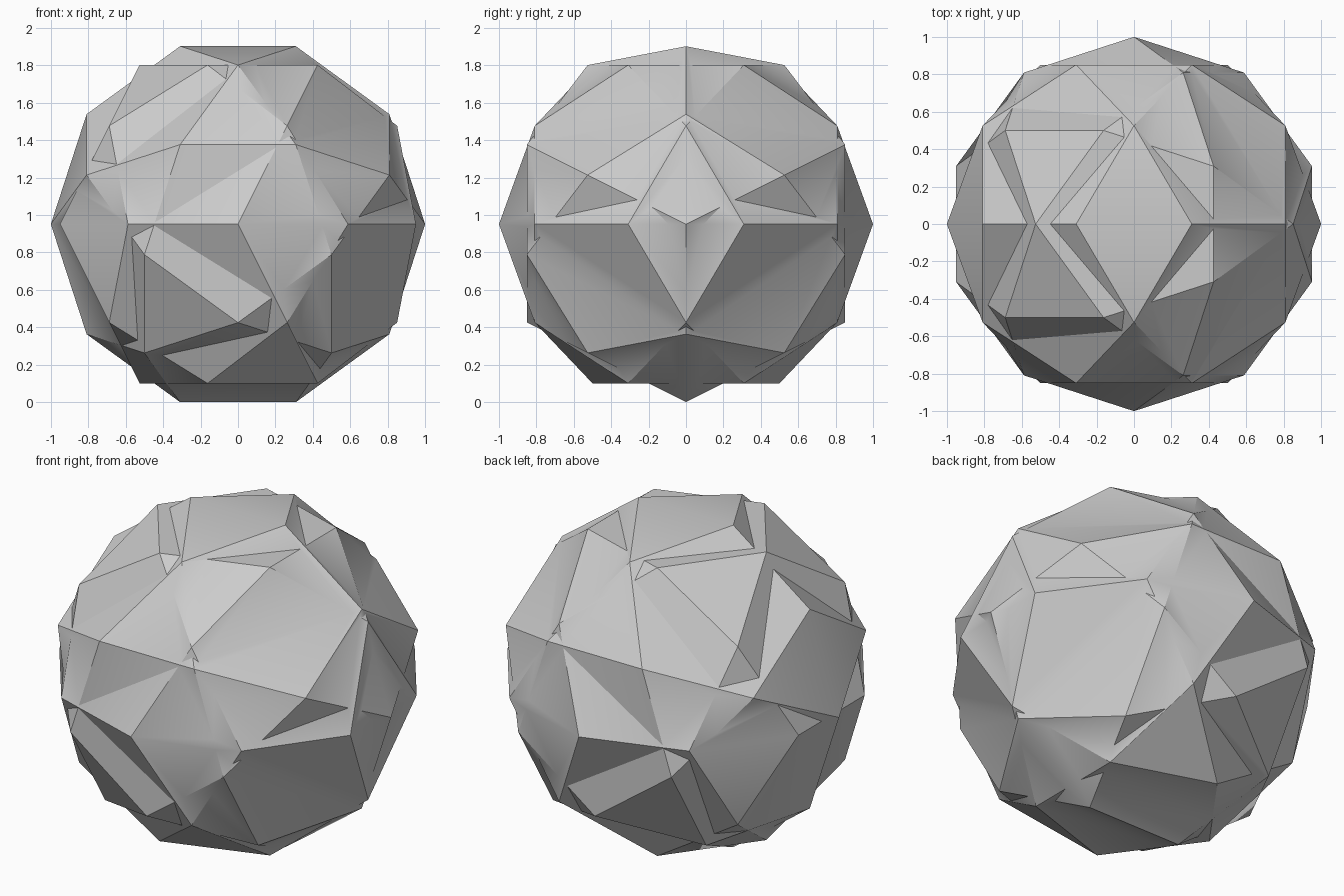
import bpy
import bmesh
from math import sin, cos, sqrt, radians
from mathutils import Matrix, Vector

cube = bpy.data.objects.get("Cube")
if cube:
    bpy.data.objects.remove(cube, do_unlink=True)

# Unit-radius ring sizes that follow from the regular pentagon
CAP_R = sqrt((5 - sqrt(5)) / 10)
CAP_H = sqrt(1 - CAP_R ** 2)
CENTRE = cos(radians(18))

grey = bpy.data.materials.new("plain_grey")
grey.use_nodes = True
tone = (0.6, 0.6, 0.6, 1)
grey.diffuse_color = tone
grey.node_tree.nodes["Principled BSDF"].inputs["Base Color"].default_value = tone


def ring(radius, height, start, count):
    step = 360 / count
    return [Vector((radius * cos(radians(start + i * step)),
                    radius * sin(radians(start + i * step)), height))
            for i in range(count)]


def faceted_ball(name, start, turn):
    """Two mirrored domes of pentagons and triangles joined at a decagon."""
    points = ring(1, 0, start + 18, 10)
    for side in (-1, 1):
        points += ring(CAP_R, side * CAP_H, start, 5)
        points += ring(CAP_H, side * CAP_R, start + 36, 5)
    bm = bmesh.new()
    for p in points:
        bm.verts.new(turn @ p + Vector((0, 0, CENTRE)))
    bmesh.ops.convex_hull(bm, input=bm.verts[:])
    # Merge the coplanar triangles back into pentagons
    bmesh.ops.dissolve_limit(bm, angle_limit=radians(2),
                             verts=bm.verts[:], edges=bm.edges[:])
    bmesh.ops.recalc_face_normals(bm, faces=bm.faces[:])
    mesh = bpy.data.meshes.new(name)
    bm.to_mesh(mesh)
    bm.free()
    mesh.materials.append(grey)
    obj = bpy.data.objects.new(name, mesh)
    bpy.context.collection.objects.link(obj)
    return obj


# Upright ball, and a second one lying with its axis front to back
ball = faceted_ball("faceted_ball", 180, Matrix.Identity(3))
lying = faceted_ball("lying_ball", 270, Matrix.Rotation(radians(90), 3, "X"))

# Fuse the two into one skin
fuse = ball.modifiers.new("fuse", "BOOLEAN")
fuse.operation = "UNION"
fuse.solver = "EXACT"
fuse.object = lying
bpy.ops.object.select_all(action="DESELECT")
ball.select_set(True)
bpy.context.view_layer.objects.active = ball
bpy.ops.object.modifier_apply(modifier=fuse.name)
bpy.data.objects.remove(lying, do_unlink=True)

# Soften shallow folds, keep the steep ones crisp
bpy.ops.object.shade_smooth_by_angle(angle=radians(30))
